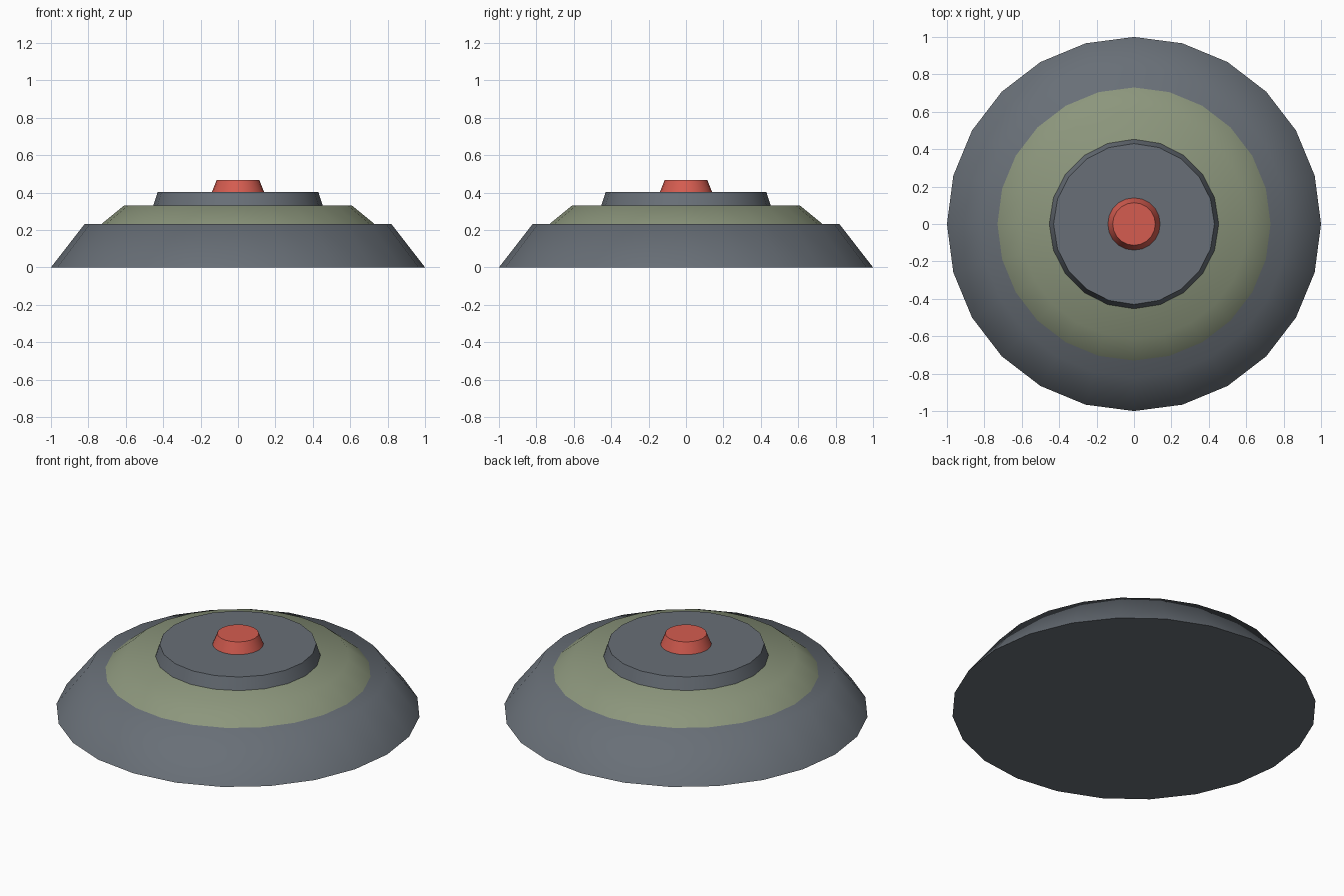
import bpy
import math

if "Cube" in bpy.data.objects:
    bpy.data.objects.remove(bpy.data.objects["Cube"])


def material(name, rgb):
    m = bpy.data.materials.new(name)
    m.diffuse_color = (*rgb, 1.0)
    m.use_nodes = True
    m.node_tree.nodes["Principled BSDF"].inputs["Base Color"].default_value = m.diffuse_color
    return m


grey = material("slate_grey", (0.139, 0.159, 0.184))
green = material("olive_green", (0.262, 0.305, 0.202))
red = material("button_red", (0.66, 0.107, 0.08))


def frustum(name, sides, r_low, r_high, z_low, z_high, mat):
    """Tapered disc with a corner on the +y axis."""
    bpy.ops.mesh.primitive_cone_add(
        vertices=sides, radius1=r_low, radius2=r_high,
        depth=z_high - z_low, location=(0, 0, (z_low + z_high) / 2))
    ob = bpy.context.object
    ob.name = name
    ob.data.materials.append(mat)
    # soft shading over the shallow rims, sharp on the steep ones
    bpy.ops.object.shade_smooth_by_angle(angle=math.radians(60))
    return ob


# wide sloped body
frustum("base", 24, 1.0, 0.82, 0.0, 0.232, grey)
# raised coloured ring
frustum("upper_ring", 24, 0.73, 0.61, 0.232, 0.33, green)
# pressure plate
frustum("pressure_plate", 20, 0.453, 0.43, 0.33, 0.402, grey)
# central button
frustum("button", 20, 0.14, 0.114, 0.402, 0.467, red)
